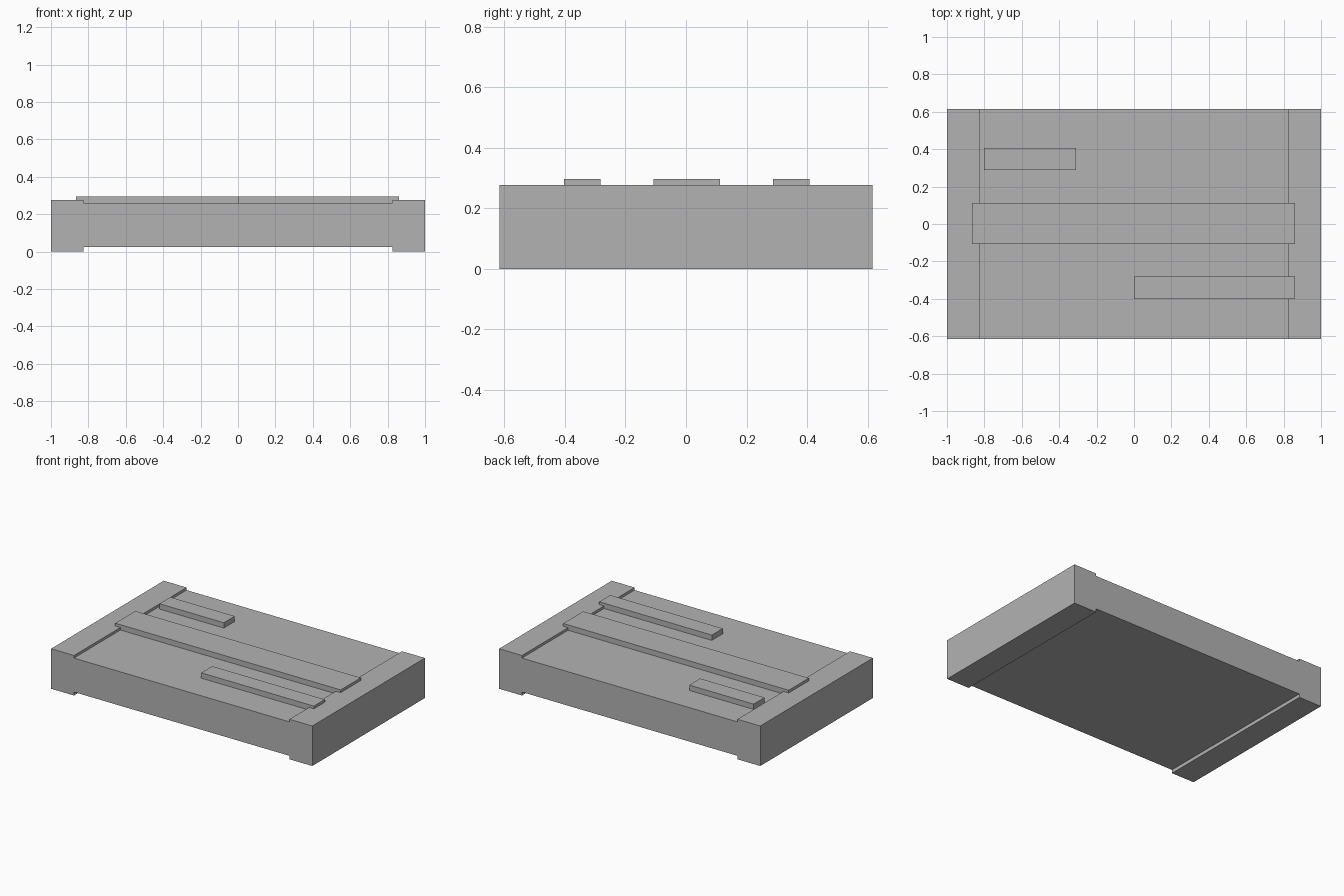
import bpy
import bmesh

cube = bpy.data.objects.get("Cube")
if cube:
    bpy.data.objects.remove(cube, do_unlink=True)

grey = bpy.data.materials.new("plain_grey")
grey.use_nodes = True
colour = (0.45, 0.45, 0.45, 1)
grey.diffuse_color = colour
grey.node_tree.nodes["Principled BSDF"].inputs["Base Color"].default_value = colour

END_X, RECESS_X, HALF_Y = 1.0, 0.825, 0.616
HEIGHT, TOP, UNDERSIDE = 0.277, 0.259, 0.024
STRIP_TOP = 0.296


def add_object(name, bm):
    bmesh.ops.recalc_face_normals(bm, faces=bm.faces)
    mesh = bpy.data.meshes.new(name)
    bm.to_mesh(mesh)
    bm.free()
    mesh.materials.append(grey)
    obj = bpy.data.objects.new(name, mesh)
    bpy.context.collection.objects.link(obj)


def extrude_profile(name, points, y0, y1):
    """Extrude an (x, z) outline along y."""
    bm = bmesh.new()
    face = bm.faces.new([bm.verts.new((x, y0, z)) for x, z in points])
    result = bmesh.ops.extrude_face_region(bm, geom=[face])
    verts = [v for v in result["geom"] if isinstance(v, bmesh.types.BMVert)]
    bmesh.ops.translate(bm, verts=verts, vec=(0, y1 - y0, 0))
    add_object(name, bm)


# Slab with raised end bands above and below
half = [(RECESS_X, UNDERSIDE), (RECESS_X, 0), (END_X, 0),
        (END_X, HEIGHT), (RECESS_X, HEIGHT), (RECESS_X, TOP)]
outline = half + [(-x, z) for x, z in reversed(half)]
extrude_profile("slab", outline, -HALF_Y, HALF_Y)

# Raised strips on the top
strips = {
    "centre_strip": (-0.865, 0.862, -0.108, 0.112),
    "front_strip": (0.0, 0.862, -0.402, -0.282),
    "back_strip": (-0.803, -0.31, 0.288, 0.407),
}
for name, (x0, x1, y0, y1) in strips.items():
    extrude_profile(name, [(x0, TOP), (x1, TOP), (x1, STRIP_TOP), (x0, STRIP_TOP)], y0, y1)
